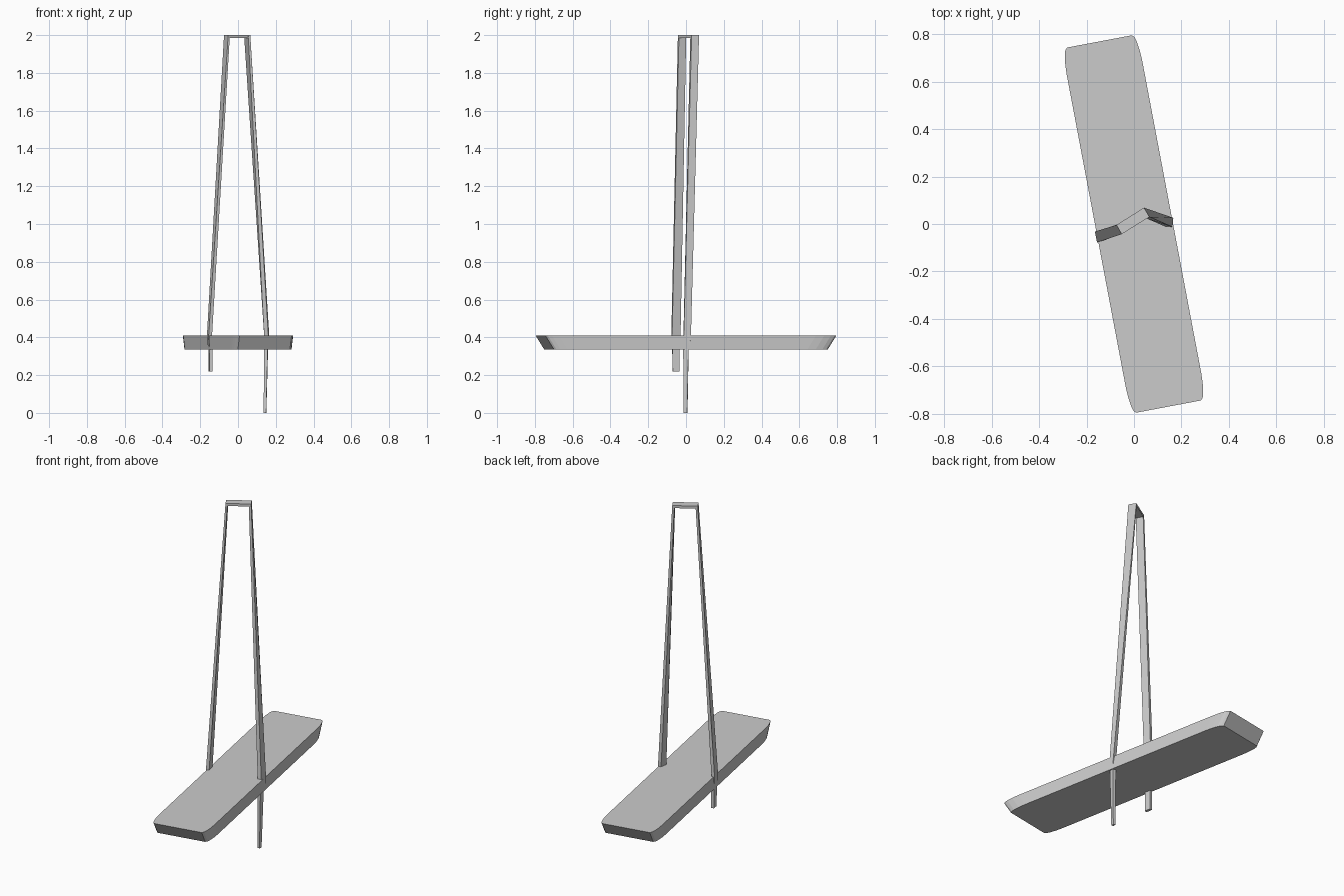
import bpy
from math import radians
from mathutils import Matrix

if "Cube" in bpy.data.objects:
    bpy.data.objects.remove(bpy.data.objects["Cube"])


def loft(name, rings):
    """Closed solid skinned through rings with equal point counts."""
    n = len(rings[0])
    verts = [p for ring in rings for p in ring]
    faces = [tuple(reversed(range(n))), tuple(range(len(verts) - n, len(verts)))]
    for r in range(len(rings) - 1):
        for i in range(n):
            j = (i + 1) % n
            faces.append((r * n + i, r * n + j, (r + 1) * n + j, (r + 1) * n + i))
    mesh = bpy.data.meshes.new(name)
    mesh.from_pydata(verts, [], faces)
    mesh.update()
    ob = bpy.data.objects.new(name, mesh)
    bpy.context.collection.objects.link(ob)
    return ob


def at(z, pts):
    return [(x, y, z) for x, y in pts]


# Deck: long board with rounded corners and undercut ends
def deck_ring(z, cut):
    quarter = [(0.162, 0.67), (0.160, 0.715), (0.155, 0.752), (0.149, 0.773), (0.14, 0.784)]
    q = [(u, v - cut) for u, v in quarter]
    half = q + [(-u, v) for u, v in reversed(q)]
    return at(z, half + [(-u, -v) for u, v in half])


deck = loft("deck", [deck_ring(0.335, 0.047), deck_ring(0.41, 0)])
deck.data.transform(Matrix.Rotation(radians(10.7), 4, 'Z'))

# Legs: flat strips, order outer back, outer front, inner front, inner back
loft("left_leg", [
    at(0.22, [(-0.156, -0.037), (-0.150, -0.072), (-0.134, -0.070), (-0.140, -0.035)]),
    at(0.335, [(-0.157, -0.036), (-0.151, -0.073), (-0.135, -0.071), (-0.141, -0.034)]),
    at(0.40, [(-0.165, -0.032), (-0.156, -0.078), (-0.138, -0.074), (-0.147, -0.029)]),
    at(2.0, [(-0.074, -0.004), (-0.052, -0.043), (-0.043, -0.037), (-0.063, 0.001)]),
])
right = loft("right_leg", [
    at(0.0, [(0.150, 0.006), (0.149, -0.012), (0.136, -0.010), (0.137, 0.008)]),
    at(0.335, [(0.159, 0.013), (0.157, -0.015), (0.137, -0.012), (0.139, 0.014)]),
    at(0.40, [(0.166, 0.026), (0.161, -0.012), (0.139, -0.014), (0.146, 0.026)]),
    at(2.0, [(0.042, 0.069), (0.065, 0.030), (0.054, 0.023), (0.032, 0.062)]),
])
right.data.flip_normals()

# Bar joining the two leg tops
bar = [(-0.074, -0.004), (-0.052, -0.043), (0.065, 0.030), (0.042, 0.069)]
loft("top_bar", [at(1.985, bar), at(2.0, bar)])
